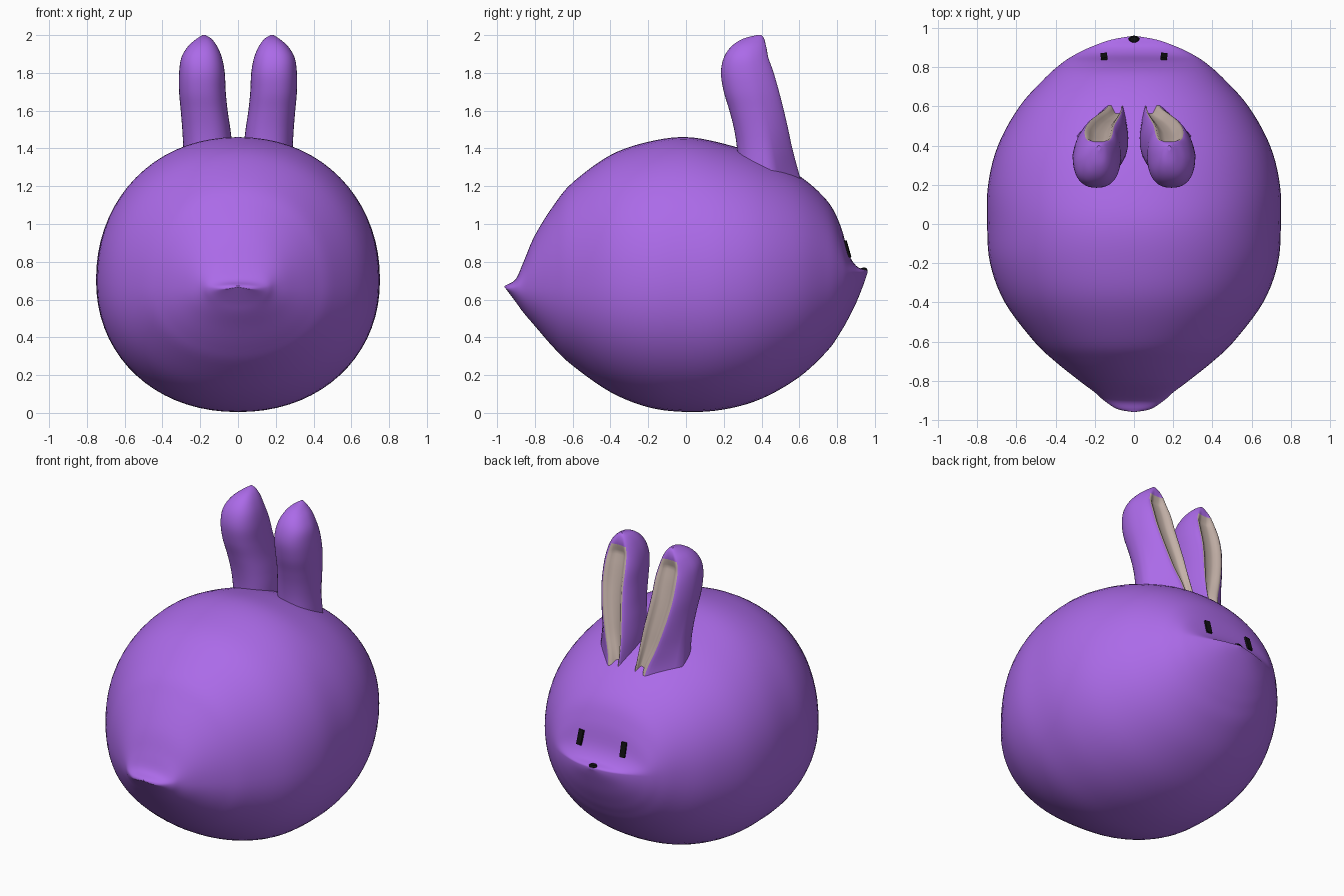
import bpy, bmesh
from math import sin, cos, pi, exp

if "Cube" in bpy.data.objects:
    bpy.data.objects.remove(bpy.data.objects["Cube"])


def material(name, rgb):
    m = bpy.data.materials.new(name)
    m.diffuse_color = (*rgb, 1)
    m.use_nodes = True
    m.node_tree.nodes["Principled BSDF"].inputs["Base Color"].default_value = m.diffuse_color
    return m


PURPLE = material("purple", (0.41, 0.145, 0.81))
TAN = material("tan", (0.55, 0.44, 0.39))
BLACK = material("black", (0.005, 0.005, 0.005))


def smooth_rows(rows, steps):
    """Resample a table of section values with a Catmull-Rom spline."""
    out = []
    for i in range(len(rows) - 1):
        a, b, c, d = (rows[max(i - 1, 0)], rows[i], rows[i + 1],
                      rows[min(i + 2, len(rows) - 1)])
        for k in range(steps):
            t = k / steps
            out.append([q + 0.5 * t * (r - p + t * (2 * p - 5 * q + 4 * r - s
                        + t * (3 * (q - r) + s - p)))
                        for p, q, r, s in zip(a, b, c, d)])
    return out + [list(rows[-1])]


def loft(name, rings, mats, pick=lambda i, j: 0):
    """Skin closed rings of points; pick gives the material of each face."""
    bm = bmesh.new()
    vs = [[bm.verts.new(p) for p in ring] for ring in rings]
    n = len(rings[0])
    for i in range(len(vs) - 1):
        for j in range(n):
            k = (j + 1) % n
            f = bm.faces.new((vs[i][j], vs[i][k], vs[i + 1][k], vs[i + 1][j]))
            f.material_index = pick(i, j)
            f.smooth = True
    bm.faces.new(vs[0])
    bm.faces.new(vs[-1])
    bmesh.ops.recalc_face_normals(bm, faces=bm.faces)
    me = bpy.data.meshes.new(name)
    bm.to_mesh(me)
    bm.free()
    for m in mats:
        me.materials.append(m)
    ob = bpy.data.objects.new(name, me)
    bpy.context.collection.objects.link(ob)
    return ob


def power(v, e):
    return (1 if v >= 0 else -1) * abs(v) ** e


# Body: sections along y as (y, half width, top z, bottom z)
body = [
    (-0.96, 0.005, 0.672, 0.665), (-0.945, 0.085, 0.68, 0.645),
    (-0.90, 0.155, 0.71, 0.585), (-0.86, 0.20, 0.80, 0.53),
    (-0.80, 0.28, 0.94, 0.46), (-0.70, 0.405, 1.10, 0.345),
    (-0.60, 0.51, 1.22, 0.25), (-0.40, 0.66, 1.365, 0.11),
    (-0.20, 0.735, 1.435, 0.03), (0.00, 0.75, 1.46, 0.005),
    (0.20, 0.745, 1.425, 0.018), (0.40, 0.695, 1.36, 0.075),
    (0.60, 0.585, 1.255, 0.19), (0.75, 0.45, 1.12, 0.33),
    (0.82, 0.37, 0.985, 0.43), (0.86, 0.31, 0.845, 0.50),
    (0.90, 0.23, 0.78, 0.58), (0.94, 0.12, 0.76, 0.68),
    (0.96, 0.01, 0.755, 0.74)]
N = 72
rings = []
for y, w, top, bot in smooth_rows(body, 5):
    mid = min(max(0.70 + 0.045 * y, bot), top)
    ring = []
    for j in range(N):
        a = 2 * pi * j / N
        h = (top - mid) if sin(a) > 0 else (mid - bot)
        ring.append((w * power(cos(a), 0.95), y, mid + h * power(sin(a), 0.95)))
    rings.append(ring)
loft("body", rings, [PURPLE])

# Ears: (z, x min, x max, y front-facing side, y cupped side, cup x min, cup x max)
ear = [
    (1.15, 0.03, 0.29, 0.28, 0.67, 0.04, 0.10),
    (1.28, 0.03, 0.29, 0.275, 0.63, 0.04, 0.13),
    (1.40, 0.03, 0.29, 0.27, 0.595, 0.04, 0.19),
    (1.50, 0.04, 0.295, 0.255, 0.573, 0.045, 0.23),
    (1.60, 0.055, 0.303, 0.23, 0.55, 0.055, 0.26),
    (1.70, 0.065, 0.312, 0.20, 0.525, 0.065, 0.28),
    (1.80, 0.07, 0.312, 0.185, 0.495, 0.07, 0.285),
    (1.88, 0.085, 0.30, 0.20, 0.462, 0.085, 0.275),
    (1.94, 0.11, 0.265, 0.24, 0.44, 0.11, 0.25),
    (1.98, 0.14, 0.22, 0.30, 0.418, 0.14, 0.215),
    (2.00, 0.172, 0.188, 0.375, 0.40, 0.172, 0.188)]
ear_rows = smooth_rows(ear, 5)
M = 48


def ear_ring(row, side):
    z, x0, x1, y0, y1, c0, c1 = row
    ring = []
    for j in range(M):
        a = 2 * pi * j / M
        u, v = power(cos(a), 0.85), power(sin(a), 0.85)
        t = max(v, 0)
        lo, hi = x0 + (c0 - x0) * t, x1 + (c1 - x1) * t
        y = (y0 + y1) / 2 + v * (y1 - y0) / 2
        if v > 0:   # hollow of the cup
            y -= 0.19 * (y1 - y0) * exp(-(u / 0.5) ** 4) * min(1, (2 - z) / 0.12)
        ring.append((side * ((lo + hi) / 2 + u * (hi - lo) / 2), y, z))
    return ring


def ear_colour(i, j):
    angle = 360 * (j + 0.5) / M
    return int(55 < angle < 125 and 1.22 < ear_rows[i][0] < 1.92)


for side, label in ((1, "right"), (-1, "left")):
    loft(label + "_ear", [ear_ring(r, side) for r in ear_rows],
         [PURPLE, TAN], ear_colour)

    # Eyes: small upright slabs lying on the face
    bpy.ops.mesh.primitive_cube_add(size=1, location=(side * 0.152, 0.847, 0.865),
                                    rotation=(0.28, 0, -side * 0.12))
    eye = bpy.context.object
    eye.name = label + "_eye"
    eye.scale = (0.034, 0.03, 0.092)
    eye.data.materials.append(BLACK)

# Nose: little diamond on the muzzle tip
bpy.ops.mesh.primitive_uv_sphere_add(segments=16, ring_count=4, radius=1,
                                     location=(0, 0.942, 0.755))
nose = bpy.context.object
nose.name = "nose"
nose.scale = (0.03, 0.02, 0.016)
nose.data.materials.append(BLACK)
